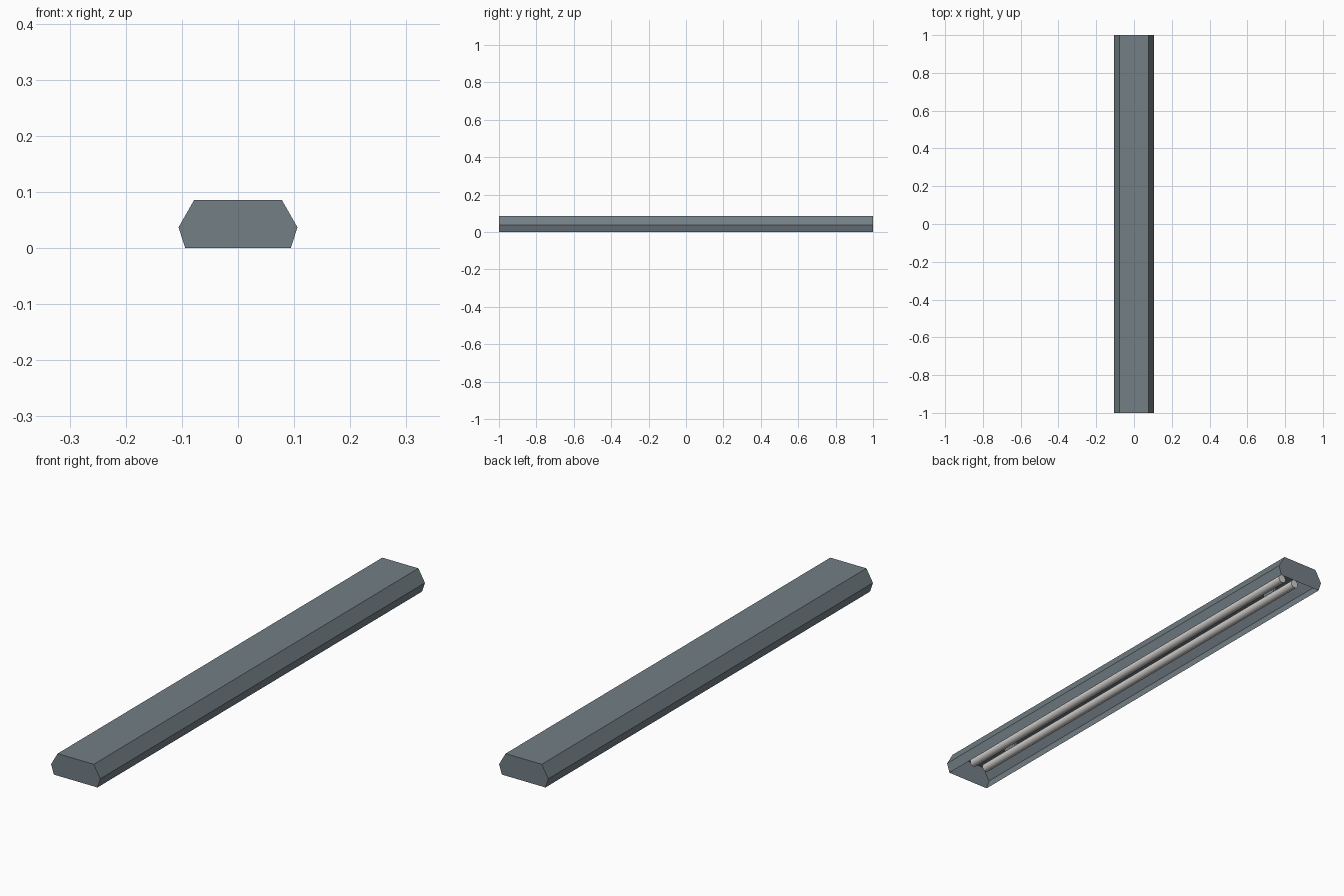
import bpy, bmesh, math
from mathutils import Matrix, Vector

if "Cube" in bpy.data.objects:
    bpy.data.objects.remove(bpy.data.objects["Cube"])


def material(name, rgb):
    m = bpy.data.materials.new(name)
    m.diffuse_color = (*rgb, 1)
    m.use_nodes = True
    m.node_tree.nodes["Principled BSDF"].inputs["Base Color"].default_value = m.diffuse_color
    return m


SLATE = material("slate grey metal", (0.17, 0.21, 0.235))
WHITE = material("pale tube glass", (0.62, 0.61, 0.59))


def finish(name, bm, mat, smooth=False):
    me = bpy.data.meshes.new(name)
    bm.to_mesh(me)
    bm.free()
    me.materials.append(mat)
    ob = bpy.data.objects.new(name, me)
    bpy.context.collection.objects.link(ob)
    if smooth:
        bpy.context.view_layer.objects.active = ob
        ob.select_set(True)
        bpy.ops.object.shade_smooth_by_angle(angle=math.radians(40))
        ob.select_set(False)
    return ob


def cylinder_y(bm, x, y, z, r, length, sides=24):
    rot = Matrix.Rotation(math.pi / 2, 4, 'X')
    bmesh.ops.create_cone(bm, cap_ends=True, segments=sides, radius1=r, radius2=r,
                          depth=length, matrix=Matrix.Translation((x, y, z)) @ rot)


def box(bm, centre, size):
    bmesh.ops.create_cube(bm, size=1, matrix=Matrix.Translation(centre)
                          @ Matrix.Diagonal((*size, 1)))


# Housing: six-sided profile run along y, closed ends, open underneath
half = [(0.094, 0), (0.106, 0.037), (0.078, 0.086)]
profile = half + [(-x, z) for x, z in reversed(half)]
bm = bmesh.new()
ends = [[bm.verts.new((x, y, z)) for x, z in profile] for y in (-1, 1)]
for a in range(len(profile) - 1):
    bm.faces.new((ends[0][a], ends[0][a + 1], ends[1][a + 1], ends[1][a]))
for loop in ends:
    bm.faces.new(loop)
bmesh.ops.recalc_face_normals(bm, faces=bm.faces)
# an open shell: make sure the top faces up
bm.normal_update()
top = max(bm.faces, key=lambda f: f.calc_center_median().z)
if top.normal.z < 0:
    bmesh.ops.reverse_faces(bm, faces=bm.faces)
finish("housing", bm, SLATE)

# Two lamp tubes
TX, TZ, TR = 0.031, 0.037, 0.0165
for side, x in (("left", -TX), ("right", TX)):
    bm = bmesh.new()
    cylinder_y(bm, x, 0, TZ, TR, 1.86)
    finish(side + "_tube", bm, WHITE, True)

# Small holders that hang the tubes from the housing roof
for end, y in (("front", -0.78), ("back", 0.78)):
    bm = bmesh.new()
    for x in (-TX, TX):
        box(bm, (x, y, 0.069), (0.012, 0.06, 0.032))
    finish(end + "_tube_holder", bm, SLATE)
